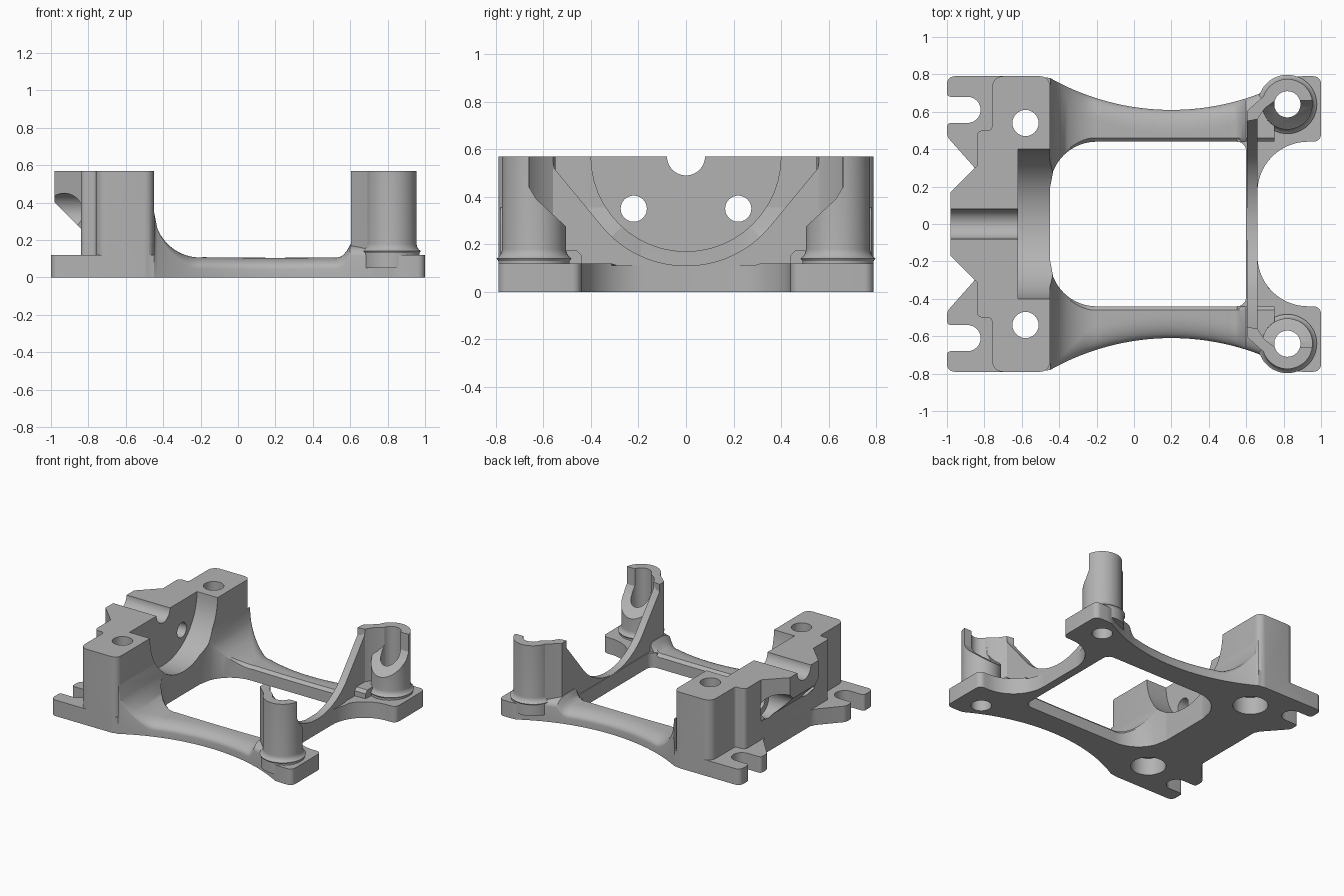
import bpy, bmesh, math
from math import sin, cos, pi, sqrt

cube = bpy.data.objects.get("Cube")
if cube:
    bpy.data.objects.remove(cube, do_unlink=True)

grey = bpy.data.materials.new("plain grey")
grey.use_nodes = True
GREY = (0.45, 0.45, 0.45, 1)
grey.diffuse_color = GREY
grey.node_tree.nodes["Principled BSDF"].inputs["Base Color"].default_value = GREY
TOP = 0.57          # height of the block and posts
SLAB = 0.12         # height of the feet


def finish(name, bm):
    bmesh.ops.recalc_face_normals(bm, faces=bm.faces[:])
    mesh = bpy.data.meshes.new(name)
    bm.to_mesh(mesh)
    bm.free()
    mesh.materials.append(grey)
    ob = bpy.data.objects.new(name, mesh)
    bpy.context.collection.objects.link(ob)
    return ob


def prism(name, pts, lo, hi, axis="z"):
    """Extrude a closed outline along an axis; outlines are (x,y) or (y,z)."""
    bm = bmesh.new()
    place = (lambda a, b, c: (a, b, c)) if axis == "z" else (lambda a, b, c: (c, a, b))
    low = [bm.verts.new(place(a, b, lo)) for a, b in pts]
    high = [bm.verts.new(place(a, b, hi)) for a, b in pts]
    bm.faces.new(low)
    bm.faces.new(high)
    for i in range(len(pts)):
        j = (i + 1) % len(pts)
        bm.faces.new((low[i], low[j], high[j], high[i]))
    return finish(name, bm)


def arc(cx, cy, r, a0, a1, n=12):
    angles = [math.radians(a0 + (a1 - a0) * i / n) for i in range(n + 1)]
    return [(cx + r * cos(a), cy + r * sin(a)) for a in angles]


def both_sides(half, flip_first=False):
    """Close a half outline by reflecting it in y (or in its first coordinate)."""
    sx, sy = (-1, 1) if flip_first else (1, -1)
    return half + [(sx * a, sy * b) for a, b in reversed(half)]


def rod(cx, cy, r, lo, hi, axis="z"):
    return prism("cutter", arc(cx, cy, r, 0, 352.5, 47), lo, hi, axis)


def boolean(ob, tools, operation="DIFFERENCE"):
    bpy.context.view_layer.objects.active = ob
    for tool in tools:
        mod = ob.modifiers.new("boolean", "BOOLEAN")
        mod.object, mod.operation, mod.solver = tool, operation, "EXACT"
        bpy.ops.object.modifier_apply(modifier=mod.name)


def outer(x):
    """Concave outside edge of the frame."""
    return min(0.79, 1.93 - sqrt(1.32 ** 2 - (x - 0.2) ** 2))


# Rear feet with open bolt slots
slot = arc(-0.89, 0.61, 0.07, 90, -90)
half = ([(-0.45, outer(-0.45))] + arc(-0.51, 0.75, 0.04, 60, 90, 3)
        + arc(-0.96, 0.75, 0.04, 90, 180, 6) + arc(-0.98, 0.70, 0.02, 180, 270, 4)
        + slot + arc(-0.98, 0.52, 0.02, 90, 180, 4)
        + arc(-0.94, 0.49, 0.06, 180, 220, 4) + [(-0.86, 0.31), (-0.84, 0.27)])
rear_feet = prism("rear_feet", both_sides(half), 0, SLAB)

# Rear block with its stepped back wall
half = (arc(-0.81, 0.47, 0.03, 180, 90, 5) + arc(-0.78, 0.52, 0.02, 270, 360, 4)
        + arc(-0.70, 0.73, 0.06, 180, 90, 6) + arc(-0.50, 0.74, 0.05, 90, 0, 6))
rear_block = prism("rear_block", both_sides(half), 0, TOP)

# Overhanging shelf on the back, with a sloped underside
half = [(-0.98, 0.17), (-0.86, 0.29), (-0.84, 0.31), (-0.8, 0.31)]
shelf = prism("shelf", both_sides(half), 0, TOP)
for v in shelf.data.vertices:
    if v.co.z < 0.1:
        v.co.z = -0.58 - v.co.x
boolean(rear_block, [shelf], "UNION")

# Flared side rails, lofted along x
def rail(name, side):
    bm = bmesh.new()
    rows = []
    steps = 64
    for i in range(steps + 1):
        x = -0.45 + 1.2 * i / steps
        inner = 0.44
        top = 0.105 + 0.02 * (x - 0.2) ** 2
        if x < -0.2:
            bend = sqrt(max(0, 0.0625 - (x + 0.2) ** 2))
            inner, top = 0.19 + bend, 0.356 - bend
        elif x > 0.52:
            top = 0.175 - sqrt(max(0, 0.0049 - (min(x, 0.59) - 0.52) ** 2))
        soft = min(1, (x + 0.45) / 0.2)
        wide, drop, lip = 0.12 * soft, 0.06 * soft, 0.02 * soft + 0.001
        edge = outer(x)
        sec = [(inner, 0), (inner, top - lip), (inner + lip, top)]
        sec += [(edge - wide + wide * sin(k * pi / 16), top - drop + drop * cos(k * pi / 16))
                for k in range(9)] + [(edge, 0)]
        rows.append([bm.verts.new((x, side * y, z)) for y, z in sec])
    n = len(rows[0])
    for a, b in zip(rows, rows[1:]):
        for k in range(n):
            m = (k + 1) % n
            bm.faces.new((a[k], a[m], b[m], b[k]))
    bm.faces.new(rows[0])
    bm.faces.new(rows[-1])
    bmesh.ops.remove_doubles(bm, verts=bm.verts[:], dist=1e-5)
    return finish(name, bm)


rails = [rail("left_rail", 1), rail("right_rail", -1)]

# Front cross bar and feet
half = ([(0.6, 0.39)] + arc(0.55, 0.39, 0.05, 20, 90, 4) + [(0.55, 0.5), (0.66, 0.6)]
        + [(x, outer(x)) for x in (0.72, 0.77, 0.82, 0.86)] + [(0.9, 0.79)]
        + arc(0.96, 0.75, 0.04, 90, 0, 6) + arc(0.96, 0.48, 0.04, 0, -90, 6)
        + arc(0.93, 0.17, 0.27, 90, 180, 14))
front_feet = prism("front_feet", both_sides(half), 0, 0.11)
for v in front_feet.data.vertices:
    if v.co.z > 0.1 and v.co.x > 0.7:
        v.co.z = SLAB

# Thin front web with a round cradle
half = [(0.6, 0), (0.6, TOP), (0.565, TOP), (0.555, 0.52)] + arc(0, TOP, 0.46, -38, -88, 24)
front_web = prism("front_web", both_sides(half, True), 0.605, 0.66, "x")

# Half-open front posts with a collar, and the gussets tying them to the web
posts, gussets = [], []
for label, s in (("left", 1), ("right", -1)):
    bm = bmesh.new()
    bands = []
    profile = [(0.15, 0.05), (0.15, 0.13)] + arc(0.18, 0.18, 0.045, 240, 180, 5) + [(0.135, TOP)]
    for r, z in profile:
        bands.append([bm.verts.new((0.82 + r * cos(k * pi / 24), s * 0.64 + r * sin(k * pi / 24), z))
                      for k in range(48)])
    for a, b in zip(bands, bands[1:]):
        for k in range(48):
            m = (k + 1) % 48
            bm.faces.new((a[k], a[m], b[m], b[k]))
    bm.faces.new(bands[0])
    bm.faces.new(bands[-1])
    post = finish(label + "_post", bm)
    opening = [(0.66, 0.7), (0.66, 0.44), (0.63, 0.39), (0.5, 0.27), (0.3, 0.25), (0.3, 0.7)]
    cutter = prism("cutter", [(s * y, z) for y, z in opening], 0.6, 1.1, "x")
    boolean(post, [cutter])
    bpy.data.objects.remove(cutter, do_unlink=True)
    posts.append(post)
    plan = [(0.605, 0.55), (0.66, 0.56), (0.7, 0.62), (0.755, 0.66), (0.74, 0.745), (0.70, 0.69), (0.605, 0.605)]
    gussets.append(prism(label + "_gusset", [(x, s * y) for x, y in plan], 0.05, TOP))

# Bores, cradle and groove
cradle = rod(0, TOP, 0.4, -0.62, 0.3, "x")
groove = rod(0, TOP, 0.08, -1.1, -0.55, "x")
block_cuts = [cradle, groove]
post_bores = []
for s in (1, -1):
    block_cuts += [rod(s * 0.22, 0.35, 0.055, -1.1, -0.5, "x"),
                   rod(s * 0.22, 0.35, 0.1, -1.1, -0.77, "x"),
                   rod(-0.58, s * 0.54, 0.07, -0.1, 0.7),
                   rod(-0.58, s * 0.54, 0.12, -0.1, 0.13)]
    post_bores.append(rod(0.82, s * 0.64, 0.07, -0.1, 0.7))
boolean(rear_block, [rear_feet], "UNION")
boolean(rear_block, block_cuts)
for ob in rails:
    boolean(ob, [cradle])
for ob in [front_feet] + posts + gussets + rails:
    boolean(ob, post_bores)

for helper in block_cuts + post_bores + [shelf, rear_feet]:
    bpy.data.objects.remove(helper, do_unlink=True)

# Smooth curved faces and keep edges crisp
bpy.ops.object.select_all(action="DESELECT")
for ob in [rear_block, front_feet, front_web] + rails + posts + gussets:
    ob.select_set(True)
    bpy.context.view_layer.objects.active = ob
bpy.ops.object.shade_smooth_by_angle(angle=math.radians(30))
